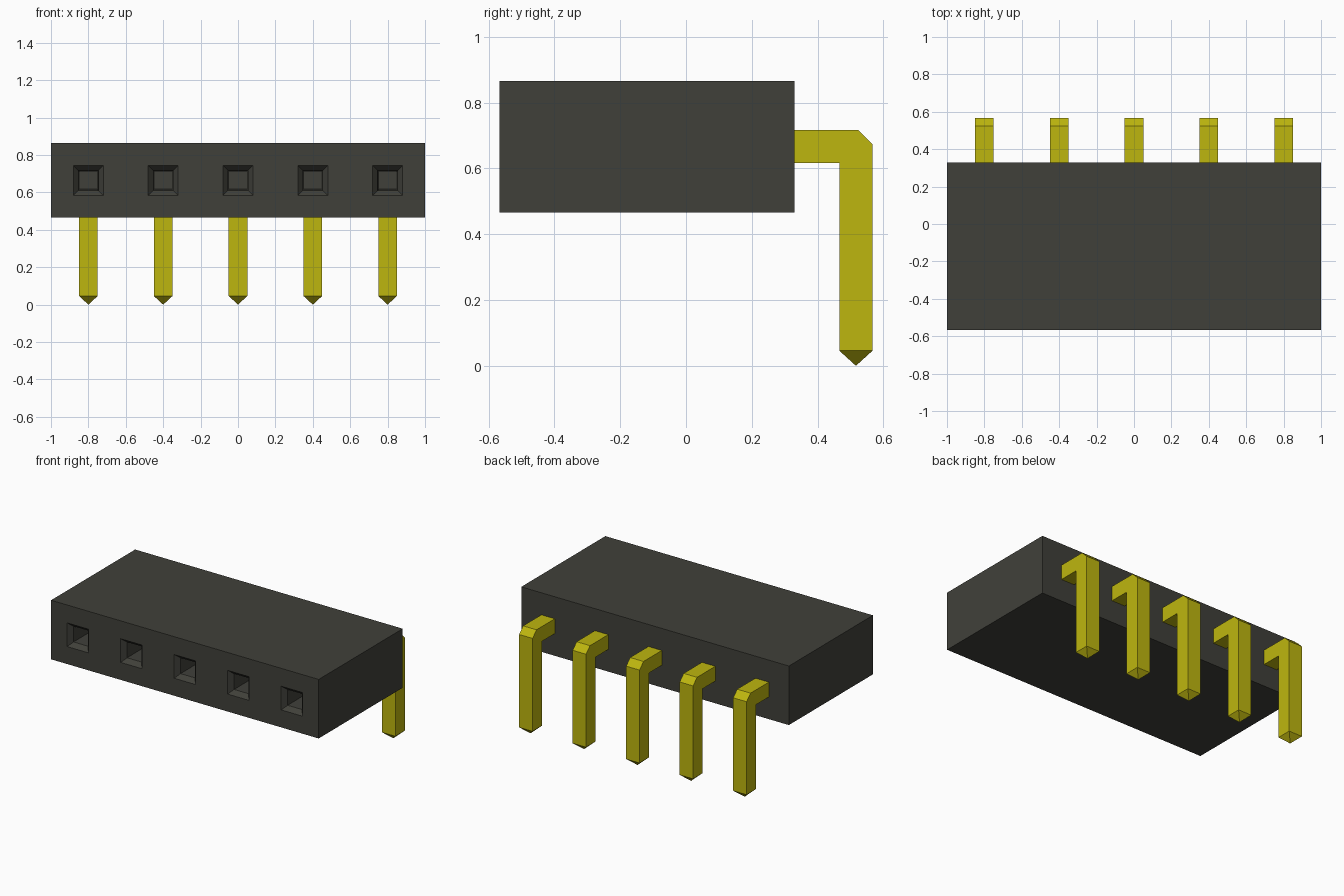
import bpy, bmesh
from mathutils import Vector

if "Cube" in bpy.data.objects:
    bpy.data.objects.remove(bpy.data.objects["Cube"], do_unlink=True)

PIN_X = [-0.8, -0.4, 0.0, 0.4, 0.8]
PIN_W = 0.10
SOCKET_W = 0.16
SOCKET_Z = 0.664
Y0, Y1, Z0, Z1 = -0.567, 0.33, 0.466, 0.865


def material(name, rgb):
    m = bpy.data.materials.new(name)
    m.use_nodes = True
    m.diffuse_color = (*rgb, 1)
    bsdf = m.node_tree.nodes["Principled BSDF"]
    bsdf.inputs["Base Color"].default_value = (*rgb, 1)
    bsdf.inputs["Roughness"].default_value = 0.6
    return m


def finish(bm, name, mat):
    bmesh.ops.recalc_face_normals(bm, faces=bm.faces)
    mesh = bpy.data.meshes.new(name)
    bm.to_mesh(mesh)
    bm.free()
    mesh.materials.append(mat)
    obj = bpy.data.objects.new(name, mesh)
    bpy.context.collection.objects.link(obj)
    return obj


black = material("black plastic", (0.051, 0.051, 0.042))
gold = material("gold metal", (0.515, 0.468, 0.0045))

# Housing: a block sliced along the socket edges
bm = bmesh.new()
bmesh.ops.create_cube(bm, size=1)
for v in bm.verts:
    v.co = Vector((v.co.x * 2, Y0 + (v.co.y + 0.5) * (Y1 - Y0), Z0 + (v.co.z + 0.5) * (Z1 - Z0)))


def slice_block(co, no):
    bmesh.ops.bisect_plane(bm, geom=bm.verts[:] + bm.edges[:] + bm.faces[:],
                           plane_co=co, plane_no=no)


for side in (-SOCKET_W / 2, SOCKET_W / 2):
    slice_block((0, 0, SOCKET_Z + side), (0, 0, 1))
    for x in PIN_X:
        slice_block((x + side, 0, 0), (1, 0, 0))

# Sockets: a chamfered mouth, then a deep, slightly tapered hole
bm.normal_update()
sockets = []
for f in bm.faces:
    c = f.calc_center_median()
    if f.normal.y < -0.9 and abs(c.z - SOCKET_Z) < 0.01 and min(abs(c.x - x) for x in PIN_X) < 0.01:
        sockets.append(f)
for inset, depth in ((0.027, 0.03), (0.006, 0.5)):
    bmesh.ops.inset_individual(bm, faces=sockets, thickness=inset, depth=-depth, use_even_offset=True)
    bm.normal_update()
finish(bm, "housing", black)

# Pins: bent side profile (y, z) extruded across x, with a pointed tip
PROFILE = [(Y1 - 0.02, 0.716), (0.525, 0.716), (0.567, 0.674), (0.567, 0.046),
           (0.466, 0.046), (0.466, 0.616), (Y1 - 0.02, 0.616)]
for i, x in enumerate(PIN_X):
    bm = bmesh.new()
    face = bm.faces.new([bm.verts.new((x - PIN_W / 2, y, z)) for y, z in PROFILE])
    ext = bmesh.ops.extrude_face_region(bm, geom=[face], use_keep_orig=True)
    moved = [g for g in ext["geom"] if isinstance(g, bmesh.types.BMVert)]
    bmesh.ops.translate(bm, verts=moved, vec=(PIN_W, 0, 0))
    end = [f for f in bm.faces if all(v.co.z < 0.05 for v in f.verts)]
    tip = bmesh.ops.poke(bm, faces=end)["verts"][0]
    tip.co.z = 0
    finish(bm, f"pin_{i + 1}", gold)
